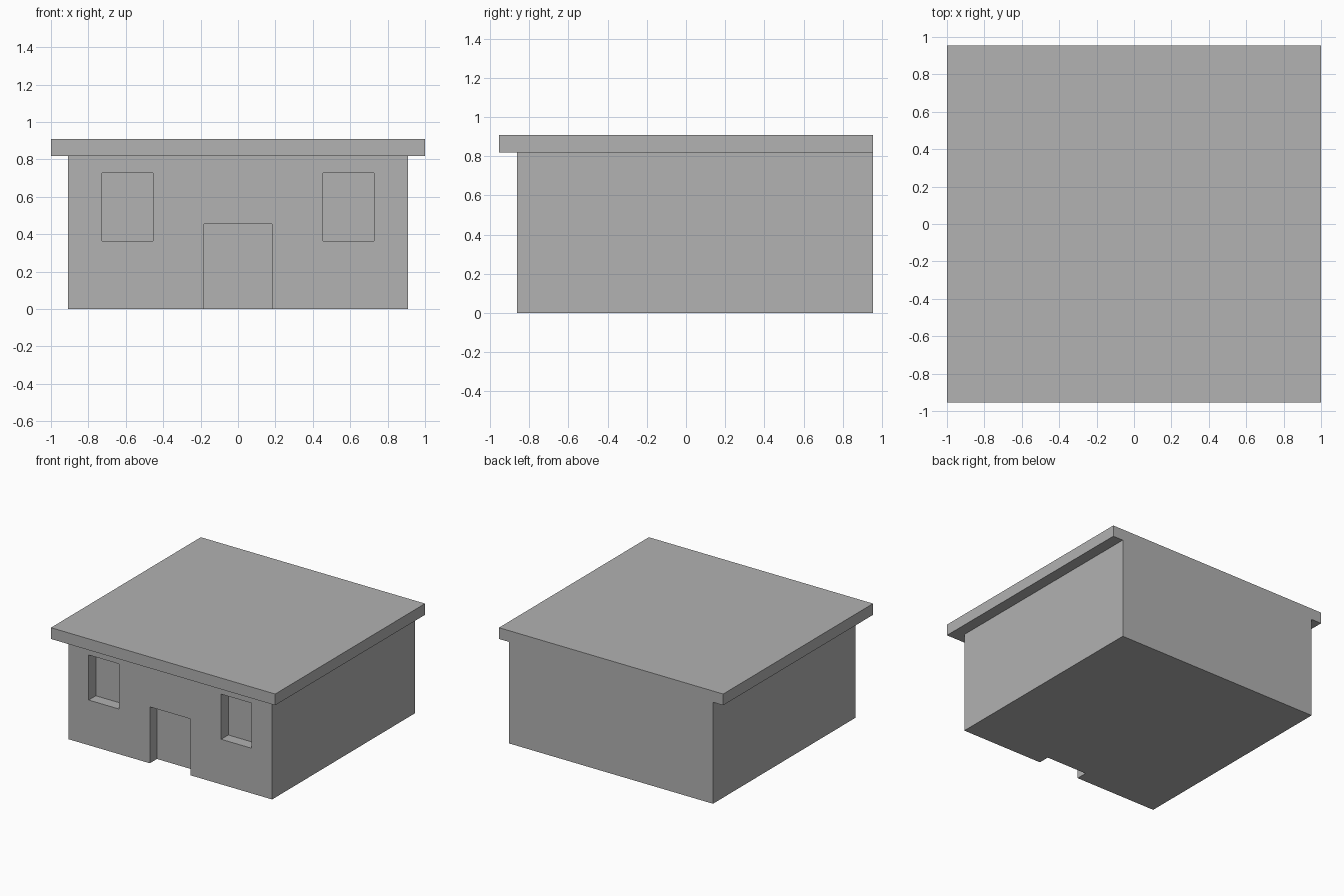
import bpy

if "Cube" in bpy.data.objects:
    bpy.data.objects.remove(bpy.data.objects["Cube"], do_unlink=True)

U = 1 / 11                      # building module
BACK, FRONT = 10.5 * U, -9.5 * U

plaster = bpy.data.materials.new("plain_grey")
plaster.use_nodes = True
grey = (0.445, 0.445, 0.445, 1)
plaster.diffuse_color = grey
plaster.node_tree.nodes["Principled BSDF"].inputs["Base Color"].default_value = grey


def box(name, x, y, z):
    """Box spanning the given (low, high) ranges."""
    spans = (x, y, z)
    bpy.ops.mesh.primitive_cube_add(size=1, location=[(a + b) / 2 for a, b in spans])
    ob = bpy.context.object
    ob.name = name
    ob.scale = [b - a for a, b in spans]
    bpy.ops.object.transform_apply(location=True, rotation=False, scale=True)
    ob.data.materials.append(plaster)
    return ob


def recess(wall, name, x, z):
    """Cut a one-module-deep opening into the front of the wall."""
    cutter = box(name + "_cutter", x, (FRONT - U, FRONT + U), z)
    cutter.hide_render = True
    mod = wall.modifiers.new(name, 'BOOLEAN')
    mod.operation = 'DIFFERENCE'
    mod.solver = 'EXACT'
    mod.object = cutter
    bpy.context.view_layer.objects.active = wall
    bpy.ops.object.modifier_apply(modifier=mod.name)
    bpy.data.objects.remove(cutter, do_unlink=True)


# Main block of the house
walls = box("walls", (-10 * U, 10 * U), (FRONT, BACK), (0, 9 * U))

# Doorway and the two windows
recess(walls, "doorway", (-2 * U, 2 * U), (-U, 5 * U))
recess(walls, "left_window", (5 * U, 8 * U), (4 * U, 8 * U))
recess(walls, "right_window", (-8 * U, -5 * U), (4 * U, 8 * U))

# Flat roof, overhanging the front and sides, flush at the back
box("roof_slab", (-1, 1), (FRONT - U, BACK), (9 * U, 10 * U))
